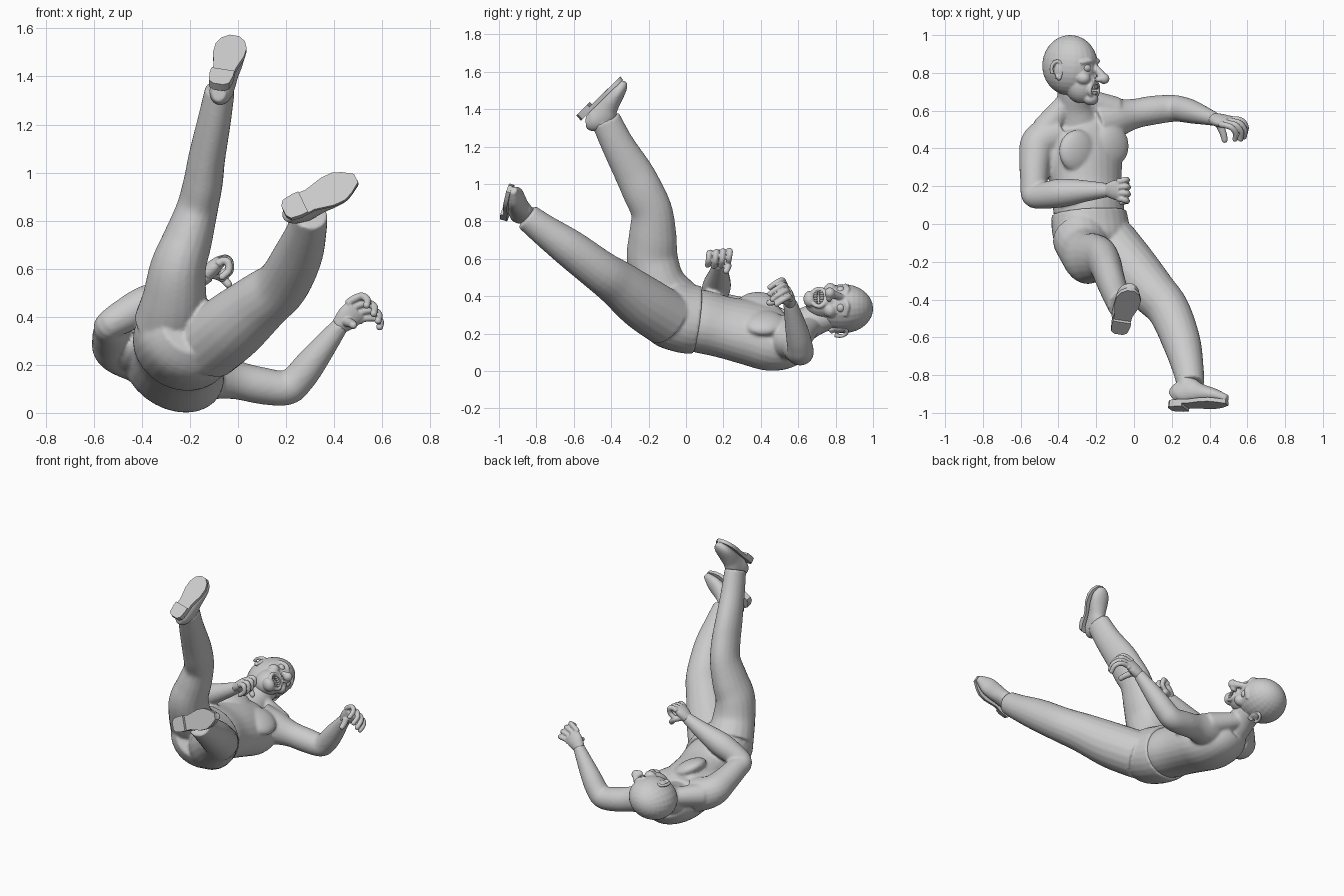
import bpy, bmesh, math
from mathutils import Vector, Matrix

if "Cube" in bpy.data.objects:
    bpy.data.objects.remove(bpy.data.objects["Cube"])

def tube(bm, pts, side=(1, 0, 0), n=20, sub=5):
    """Closed smooth tube through rings (x, y, z, radius[, second radius])."""
    P = [Vector(p if len(p) == 5 else (*p, p[3])) for p in pts]
    Q = []
    for i in range(len(P) - 1):
        a, b, c, d = P[max(i - 1, 0)], P[i], P[i + 1], P[min(i + 2, len(P) - 1)]
        for k in range(sub):
            t = k / sub
            Q.append(0.5 * (2 * b + (c - a) * t + (2 * a - 5 * b + 4 * c - d) * t * t
                            + (3 * b - a - 3 * c + d) * t ** 3))
    Q.append(P[-1])
    rings = []
    for i, q in enumerate(Q):
        t = (Q[min(i + 1, len(Q) - 1)] - Q[max(i - 1, 0)]).to_3d().normalized()
        s = Vector(side)
        s = (s - t * s.dot(t)).normalized()
        u = t.cross(s)
        c = q.to_3d()
        rings.append([bm.verts.new(c + s * q[3] * math.cos(w) + u * q[4] * math.sin(w))
                      for w in (2 * math.pi * j / n for j in range(n))])
    for r0, r1 in zip(rings, rings[1:]):
        for j in range(n):
            bm.faces.new((r0[j], r0[(j + 1) % n], r1[(j + 1) % n], r1[j]))
    bm.faces.new(rings[0][::-1])
    bm.faces.new(rings[-1])

def frame(x, z, origin=(0, 0, 0)):
    """Matrix whose local x follows x and local z leans to z."""
    x = Vector(x).normalized()
    z = Vector(z)
    z = (z - x * z.dot(x)).normalized()
    return Matrix.Translation(origin) @ Matrix((x, z.cross(x), z)).transposed().to_4x4()

def blob(bm, loc, r, m=Matrix()):
    bmesh.ops.create_uvsphere(bm, u_segments=24, v_segments=16, radius=1,
                              matrix=m @ Matrix.Translation(loc) @ Matrix.Diagonal((*r, 1)))

def make(name, bm, voxel=0, smooth=4):
    """Turn a bmesh into an object, optionally fusing its pieces."""
    bmesh.ops.recalc_face_normals(bm, faces=bm.faces)
    me = bpy.data.meshes.new(name)
    bm.to_mesh(me)
    bm.free()
    ob = bpy.data.objects.new(name, me)
    bpy.context.collection.objects.link(ob)
    if voxel:
        r = ob.modifiers.new("fuse", "REMESH")
        r.mode, r.voxel_size, r.use_smooth_shade = "VOXEL", voxel, True
        s = ob.modifiers.new("soften", "SMOOTH")
        s.factor, s.iterations = 0.5, smooth
    else:
        bpy.ops.object.select_all(action="DESELECT")
        ob.select_set(True)
        bpy.context.view_layer.objects.active = ob
        bpy.ops.object.shade_smooth_by_angle(angle=math.radians(40))
    return ob

# Bare torso, neck and both arms
LAT = (.85, .15, -.48)
bm = bmesh.new()
tube(bm, [(-.22, -.02, .28, .185, .15), (-.24, .08, .265, .195, .162), (-.25, .2, .235, .19, .158),
          (-.26, .34, .205, .208, .165), (-.27, .45, .178, .22, .163), (-.29, .54, .178, .2, .138),
          (-.31, .61, .21, .12, .095)], LAT, 28)
tube(bm, [(-.3, .54, .2, .12), (-.315, .62, .24, .095), (-.32, .7, .28, .085), (-.32, .8, .31, .08)])
tube(bm, [(-.4, .48, .23, .11), (-.5, .43, .265, .1), (-.525, .33, .305, .083), (-.53, .22, .34, .072),
          (-.535, .15, .365, .062), (-.48, .15, .4, .07), (-.38, .165, .455, .076),
          (-.25, .175, .515, .056), (-.12, .18, .58, .034)], (0, 0, 1))
tube(bm, [(-.2, .53, .19, .12), (-.1, .56, .16, .105), (0, .583, .135, .08), (.1, .602, .113, .077),
          (.2, .612, .103, .072), (.25, .608, .14, .068), (.31, .593, .215, .062),
          (.43, .555, .37, .036)], (0, 1, 0))
for a, b in (((-.32, .69, .27), (-.47, .5, .26)), ((-.3, .68, .25), (-.1, .6, .18))):
    tube(bm, [(*a, .05), (*b, .075)])                      # sloping neck muscles
tube(bm, [(-.45, .45, .24, .09), (-.42, .33, .26, .075), (-.39, .2, .27, .04)])   # side muscle
pm = frame(LAT, (.47, 0, .87), (-.205, .4, .318))
for s in (-1, 1):
    blob(bm, (s * .1, 0, -.015), (.11, .115, .05), pm)     # chest muscles
make("torso_and_arms", bm, .009, 6)

# Trousers: hips and two legs, flat at waist and cuffs
bm = bmesh.new()
tube(bm, [(-.238, .06, .272, .205, .176), (-.23, -.02, .285, .212, .18), (-.21, -.12, .315, .2, .17),
          (-.19, -.2, .35, .13, .11)], LAT, 28)
tube(bm, [(-.285, -.07, .37, .15), (-.265, -.14, .47, .135), (-.25, -.18, .6, .117, .137),
          (-.21, -.178, .72, .103, .128), (-.17, -.183, .85, .087, .112), (-.145, -.23, .96, .082, .11),
          (-.13, -.28, 1.06, .077, .104), (-.1, -.365, 1.21, .07, .088),
          (-.075, -.43, 1.345, .062, .08)], (1, 0, 0))
tube(bm, [(-.13, -.1, .28, .15), (-.02, -.23, .365, .145), (.1, -.36, .465, .125),
          (.185, -.46, .535, .112), (.25, -.62, .655, .102), (.285, -.76, .755, .084),
          (.3, -.85, .825, .073)])
make("trousers", bm, .009, 4)

# Shoes: rounded upper, flat sole, heel block, sock
def shoe(side, heel, toe, up):
    heel, toe = Vector(heel), Vector(toe)
    L = (toe - heel).length
    m = frame(toe - heel, up, heel)
    bm = bmesh.new()
    secs = [(.01, .028, .07), (.04, .046, .115), (.1, .05, .14), (.15, .052, .115), (.2, .058, .095),
            (.25, .058, .078), (.285, .046, .062), (L, .02, .04)]
    tube(bm, [(t, 0, .022 + h / 2, w, h / 2) for t, w, h in secs], (0, 1, 0))
    tube(bm, [(.085, 0, .08, .045), (.075, 0, .17, .048)], (0, 1, 0))
    bm.transform(m)
    make(side + "_shoe_upper", bm, .006, 4)
    bm = bmesh.new()
    half = [(0, .022), (.015, .043), (.06, .05), (.12, .047), (.2, .066), (.25, .066), (.288, .05), (L, .02)]
    def slab(pts, z0, z1):
        loop = pts + [(t, -w) for t, w in reversed(pts)]
        f = bm.faces.new([bm.verts.new((t, w, z0)) for t, w in loop])
        ext = bmesh.ops.extrude_face_region(bm, geom=[f])["geom"]
        bmesh.ops.translate(bm, vec=(0, 0, z1 - z0), verts=[v for v in ext if isinstance(v, bmesh.types.BMVert)])
    slab(half, .01, .032)
    slab(half[:3] + [(.09, .049)], -.006, .014)
    bm.transform(m)
    make(side + "_shoe_sole", bm)

shoe("right", (-.082, -.58, 1.365), (-.015, -.362, 1.578), (0, .7, -.7))
shoe("left", (.19, -.975, .84), (.49, -.965, .98), (0, .94, -.33))

# Hands: palm, four bent fingers and a thumb
def hand(name, wrist, knuckle, spread, bends, thumb):
    W, K, S = Vector(wrist), Vector(knuckle), Vector(spread).normalized()
    bm = bmesh.new()
    tube(bm, [(*W, .036, .032), (*W.lerp(K, .5), .052, .032), (*K, .055, .024)], S)
    for i in range(4):
        k = .9 if i in (0, 3) else 1.05
        b = K + S * (i - 1.5) * .031
        path = [b - (K - W) * .2, b] + [b + Vector(v) * k + S * (i - 1.5) * .006 for v in bends]
        tube(bm, [(*p, .0175 - .0007 * j) for j, p in enumerate(path)], S, 10)
        blob(bm, path[-1], (.015,) * 3)
    tube(bm, [(*p, .021 - .002 * j) for j, p in enumerate(thumb)], S, 10)
    blob(bm, thumb[-1], (.016,) * 3)
    make(name, bm, .0045, 2)

hand("left_hand", (.42, .556, .36), (.495, .54, .43), (.45, .3, -.75),
     [(.05, -.01, .012), (.078, -.045, -.005), (.075, -.08, -.03)],
     [(.45, .53, .38), (.472, .48, .372), (.48, .445, .365)])
hand("right_hand", (-.14, .18, .57), (-.07, .18, .635), (0, 1, .1),
     [(.03, 0, 0), (.035, -.005, -.04), (.005, -.01, -.07)],
     [(-.11, .2, .58), (-.07, .225, .565), (-.04, .215, .535)])

# Head in its own frame: x = face direction, y = sideways, z = crown
H = frame((.9, -.08, .42), (0, 1, 0), (-.335, .83, .335))
bm = bmesh.new()
blob(bm, (-.005, 0, .01), (.152, .126, .16), H)            # skull
blob(bm, (.07, 0, -.085), (.09, .082, .1), H)              # jaw
blob(bm, (.13, 0, -.158), (.04, .045, .034), H)            # chin
blob(bm, (.198, 0, -.045), (.03, .03, .028), H)            # nose tip
loc = bmesh.new()
tube(loc, [(.12, 0, .035, .014), (.15, 0, .005, .018), (.195, 0, -.04, .024)], (0, 1, 0), 12)
tube(loc, [(.145, .052 * math.cos(a), -.108 + .04 * math.sin(a), .012)
           for a in (math.radians(d) for d in range(0, 361, 30))], (1, 0, 0), 10, 2)   # lips
for s in (-1, 1):
    blob(loc, (.105, s * .062, -.05), (.04, .036, .034))   # cheek
    blob(loc, (.18, s * .024, -.05), (.022, .016, .016))   # nostril
    tube(loc, [(.135, s * .012, .032, .011), (.13, s * .05, .044, .014), (.095, s * .09, .03, .012)],
         (0, 0, 1), 10)                                    # brow
    tube(loc, [(.125, s * .022, -.022, .007), (.128, s * .05, -.027, .008), (.108, s * .08, -.018, .007)],
         (0, 0, 1), 8)                                     # eye bag
loc.transform(H)
tmp = bpy.data.meshes.new("face_features")
loc.to_mesh(tmp)
loc.free()
bm.from_mesh(tmp)
bpy.data.meshes.remove(tmp)
head = make("head", bm, .0055, 3)

# Open mouth cut into the face
bm = bmesh.new()
blob(bm, (.16, 0, -.108), (.04, .042, .028), H)
cut = make("mouth_cutter", bm)
cut.hide_render = True
cut.hide_viewport = True
b = head.modifiers.new("mouth", "BOOLEAN")
b.operation, b.object, b.solver = "DIFFERENCE", cut, "EXACT"

# Teeth in two curved rows
bm = bmesh.new()
for z, h in ((-.092, .026), (-.126, .02)):
    for i in range(6):
        y = (i - 2.5) * .0135
        blob(bm, (.15 - 6 * y * y, y, z), (.009, .007, h * .6), H)
make("teeth", bm)

# Eyes
bm = bmesh.new()
for s in (-1, 1):
    blob(bm, (.113, s * .049, .006), (.027, .027, .024), H)
make("eyes", bm)

# Ears: curved rim, inner bowl and lobe
for name, s in (("left_ear", 1), ("right_ear", -1)):
    bm = bmesh.new()
    tube(bm, [(-.02 + .026 * math.cos(a), s * (.128 - .014 * math.cos(a)), -.012 + .042 * math.sin(a), .01)
              for a in (math.radians(d) for d in range(-100, 221, 40))], (0, 1, 0), 10)
    blob(bm, (-.015, s * .118, -.015), (.026, .014, .04))
    blob(bm, (-.008, s * .12, -.055), (.015, .012, .016))
    bm.transform(H)
    make(name, bm, .0045, 2)
